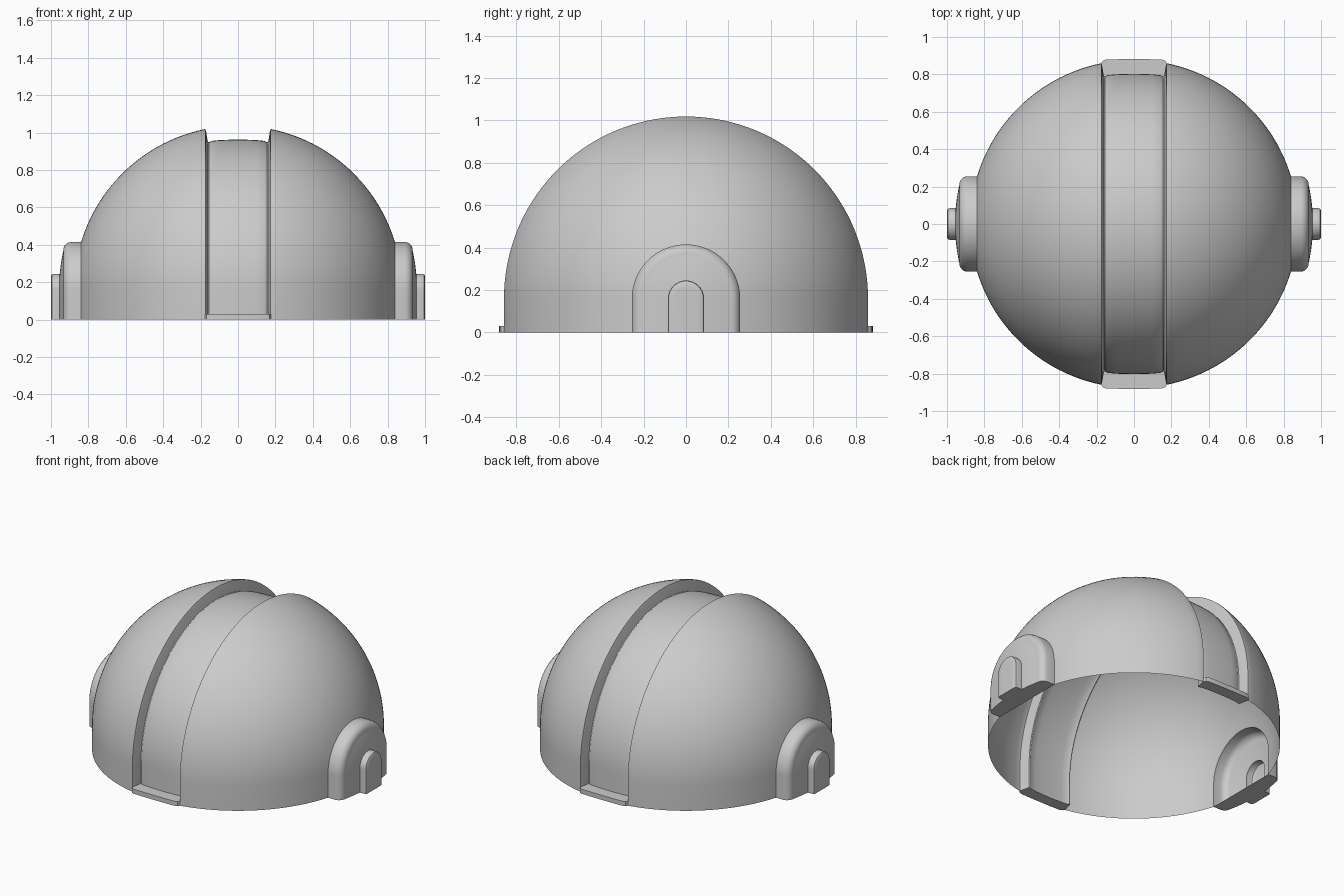
import bpy, bmesh
from math import sin, cos, pi, sqrt, asin

if "Cube" in bpy.data.objects:
    bpy.data.objects.remove(bpy.data.objects["Cube"])

ZC = 0.16      # height where straight walls turn into arches
R = 0.877      # dome radius
SEG = 72       # arch segments


def ball(radius, r0, r1, n):
    """(x, r) points on a sphere, from distance r0 to r1 off the x axis."""
    a0, a1 = asin(r0 / radius), asin(r1 / radius)
    return [(radius * cos(a0 + (a1 - a0) * i / n), radius * sin(a0 + (a1 - a0) * i / n))
            for i in range(n + 1)]


def finish(bm, name):
    me = bpy.data.meshes.new(name)
    bm.to_mesh(me)
    bm.free()
    ob = bpy.data.objects.new(name, me)
    bpy.context.collection.objects.link(ob)
    bpy.ops.object.select_all(action='DESELECT')
    ob.select_set(True)
    bpy.context.view_layer.objects.active = ob
    bpy.ops.object.shade_smooth_by_angle(angle=0.52)
    return ob


def arch_sweep(name, profile):
    """Each (x, r) becomes an arch of radius r with straight legs to the ground."""
    bm = bmesh.new()
    rows = []
    for x, r in profile:
        path = [(-r, 0)]
        path += [(-r * cos(pi * k / SEG), ZC + r * sin(pi * k / SEG)) for k in range(SEG + 1)]
        path += [(r, 0)]
        rows.append([bm.verts.new((x, y, z)) for y, z in path])
    for a, b in zip(rows, rows[1:]):
        for j in range(len(a) - 1):
            bm.faces.new((a[j], b[j], b[j + 1], a[j + 1]))
    bmesh.ops.remove_doubles(bm, verts=bm.verts, dist=1e-5)
    bmesh.ops.dissolve_degenerate(bm, edges=bm.edges, dist=1e-5)
    return finish(bm, name)


def slab(name, outline, height):
    """Thin plate from a ground outline; zero height gives a downward face."""
    bm = bmesh.new()
    f = bm.faces.new([bm.verts.new((x, y, 0)) for x, y in outline])
    f.normal_update()
    if height:
        g = bmesh.ops.extrude_face_region(bm, geom=[f], use_keep_orig=True)
        for v in g['geom']:
            if isinstance(v, bmesh.types.BMVert):
                v.co.z = height
        bmesh.ops.recalc_face_normals(bm, faces=bm.faces)
    elif f.normal.z > 0:
        f.normal_flip()
    return finish(bm, name)


# Half profile: sunken strip, lip, dome, then the stepped side porch
floor = [(0, 0.803), (0.05, 0.802), (0.1, 0.8), (0.14, 0.796), (0.154, 0.789), (0.16, 0.79)]
lip = [(0.163, 0.8), (0.171, 0.85), (0.174, 0.858)]
dome = ball(R, sqrt(R * R - 0.18 ** 2), 0.255, 28)
porch = [(0.895, 0.255), (0.912, 0.25), (0.926, 0.236), (0.933, 0.222)] + ball(0.957, 0.21, 0.085, 6)
door = [(0.985, 0.085), (0.995, 0.082), (0.999, 0.074), (1.0, 0.05), (1.0, 0.0)]
half = floor + lip + dome + porch + door
arch_sweep("dome_shell", [(-x, r) for x, r in half[:0:-1]] + half)

# Sills at both ends of the strip
inner = floor + lip[:1]
strip = [(-x, r) for x, r in inner[:0:-1]] + inner
outer = [(0.176, 0.858), (0.168, 0.872), (0.15, 0.879), (0.08, 0.881),
         (-0.08, 0.881), (-0.15, 0.879), (-0.168, 0.872), (-0.176, 0.858)]
for side, s in (("front", -1), ("back", 1)):
    slab(side + "_sill", [(x, s * y) for x, y in strip + outer], 0.03)

# Undersides of the porches
rim = [dome[-1]] + porch + door
for side, s in (("right", 1), ("left", -1)):
    pts = [(s * x, -r) for x, r in rim] + [(s * x, r) for x, r in rim[-2::-1]]
    slab(side + "_porch_underside", pts, 0)
